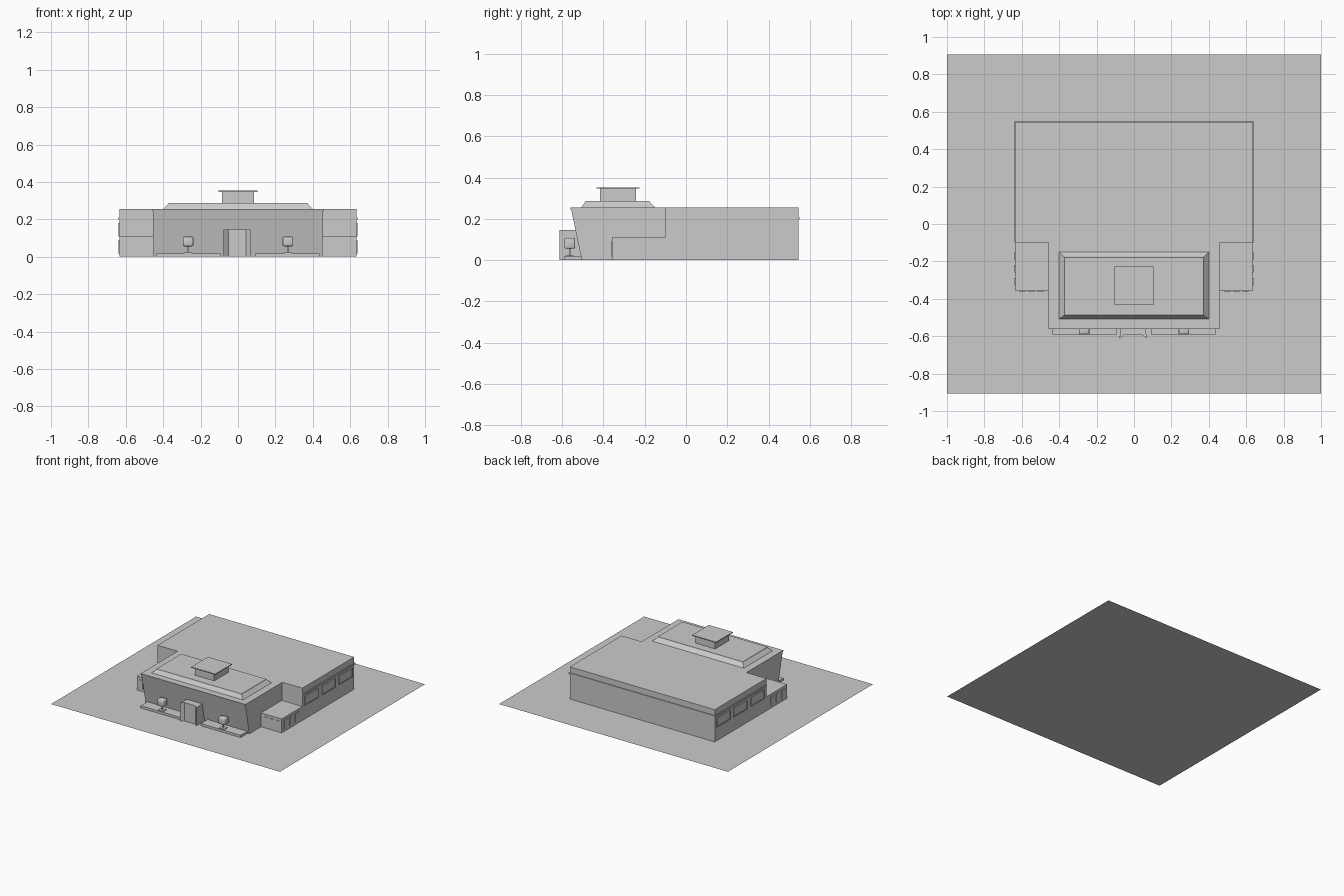
import bpy
import bmesh
from mathutils import Vector

cube = bpy.data.objects.get("Cube")
if cube:
    bpy.data.objects.remove(cube, do_unlink=True)

# One plain grey for the whole model
GREY = (0.6, 0.6, 0.6, 1)
grey = bpy.data.materials.new("plain grey")
grey.use_nodes = True
grey.diffuse_color = GREY
grey.node_tree.nodes["Principled BSDF"].inputs["Base Color"].default_value = GREY


def finish(name, bm):
    bmesh.ops.recalc_face_normals(bm, faces=bm.faces)
    mesh = bpy.data.meshes.new(name)
    bm.to_mesh(mesh)
    bm.free()
    mesh.materials.append(grey)
    obj = bpy.data.objects.new(name, mesh)
    bpy.context.collection.objects.link(obj)
    return obj


def box(name, x, y, z):
    """Box from (min, max) pairs."""
    bm = bmesh.new()
    bmesh.ops.create_cube(bm, size=1)
    for v in bm.verts:
        v.co = Vector([lo + (c + 0.5) * (hi - lo)
                       for c, (lo, hi) in zip(v.co, (x, y, z))])
    return finish(name, bm)


def loft(name, rings):
    """Closed solid through matching rings of points."""
    bm = bmesh.new()
    loops = [[bm.verts.new(p) for p in ring] for ring in rings]
    for a, b in zip(loops, loops[1:]):
        for i in range(len(a)):
            j = (i + 1) % len(a)
            bm.faces.new((a[i], a[j], b[j], b[i]))
    bm.faces.new(loops[0][::-1])
    bm.faces.new(loops[-1])
    return finish(name, bm)


def rect(x, y0, y1, z):
    return [(-x, y0, z), (x, y0, z), (x, y1, z), (-x, y1, z)]


def mirrored(side, lo, hi):
    return tuple(sorted((side * lo, side * hi)))


# Ground sheet
bm = bmesh.new()
bm.faces.new([bm.verts.new(p) for p in rect(1, -0.905, 0.905, 0)])
ground = finish("ground_sheet", bm)

# Rear hall with a thin moulding on its sides and back
box("main_hall", (-0.633, 0.633), (-0.1, 0.545), (0, 0.255))
box("back_moulding", (-0.639, 0.639), (0.545, 0.551), (0.197, 0.209))

# Front hall with a leaning facade and a roof fascia
loft("front_hall", [rect(0.452, -0.505, -0.1, 0), rect(0.455, -0.556, -0.1, 0.243)])
loft("roof_fascia", [rect(0.458, -0.558, -0.1, 0.243), rect(0.458, -0.561, -0.1, 0.255)])

# Raised roof with sloping edges
loft("raised_roof", [rect(0.4, -0.508, -0.15, 0.255),
                     rect(0.375, -0.49, -0.175, 0.28),
                     rect(0.372, -0.487, -0.178, 0.287)])

# Roof lantern
box("lantern_body", (-0.085, 0.085), (-0.418, -0.243), (0.285, 0.346))
box("lantern_cap", (-0.105, 0.105), (-0.434, -0.226), (0.346, 0.353))

# Entrance porch with a recessed middle between flared ends
outline = [(-0.077, -0.612), (-0.052, -0.592), (0.042, -0.592),
           (0.067, -0.612), (0.06, -0.5), (-0.07, -0.5)]
loft("entrance_porch", [[(x, y, z) for x, y in outline] for z in (0, 0.145)])

for side, label in ((1, "left"), (-1, "right")):
    # Hall side moulding and windows made of a frame and a pane
    box(label + "_moulding", mirrored(side, 0.633, 0.639), (-0.1, 0.551), (0.197, 0.209))
    for y in (0.012, 0.228, 0.437):
        for lo, hi in ((-0.084, -0.077), (0.077, 0.084)):
            box(label + "_window_upright", mirrored(side, 0.633, 0.639),
                (y + lo, y + hi), (0.108, 0.18))
        for lo, hi in ((0.108, 0.115), (0.173, 0.18)):
            box(label + "_window_rail", mirrored(side, 0.633, 0.639),
                (y - 0.077, y + 0.077), (lo, hi))
        box(label + "_window_pane", mirrored(side, 0.633, 0.635),
            (y - 0.077, y + 0.077), (0.115, 0.173))

    # Low side wing with narrow windows
    box(label + "_wing", mirrored(side, 0.452, 0.633), (-0.358, -0.1), (0, 0.11))
    for y in (-0.308, -0.24, -0.172):
        box(label + "_wing_side_window", mirrored(side, 0.633, 0.638),
            (y - 0.02, y + 0.02), (0.018, 0.09))
    for x in (0.5, 0.548, 0.596):
        box(label + "_wing_front_window", mirrored(side, x - 0.015, x + 0.015),
            (-0.363, -0.358), (0.018, 0.09))

    # Planter kerb
    box(label + "_planter", mirrored(side, 0.09, 0.437), (-0.592, -0.5), (0, 0.018))

    # Clipped tree standing in the planter
    x = side * 0.267
    box(label + "_tree_foot", (x - 0.022, x + 0.022), (-0.585, -0.545), (0.018, 0.023))
    box(label + "_tree_trunk", (x - 0.004, x + 0.004), (-0.568, -0.56), (0.02, 0.06))
    crown = box(label + "_tree_crown", (x - 0.028, x + 0.028), (-0.59, -0.538), (0.056, 0.107))
    bevel = crown.modifiers.new("soft_edges", "BEVEL")
    bevel.width = 0.006
    bevel.segments = 2
    crown.data.shade_smooth()
